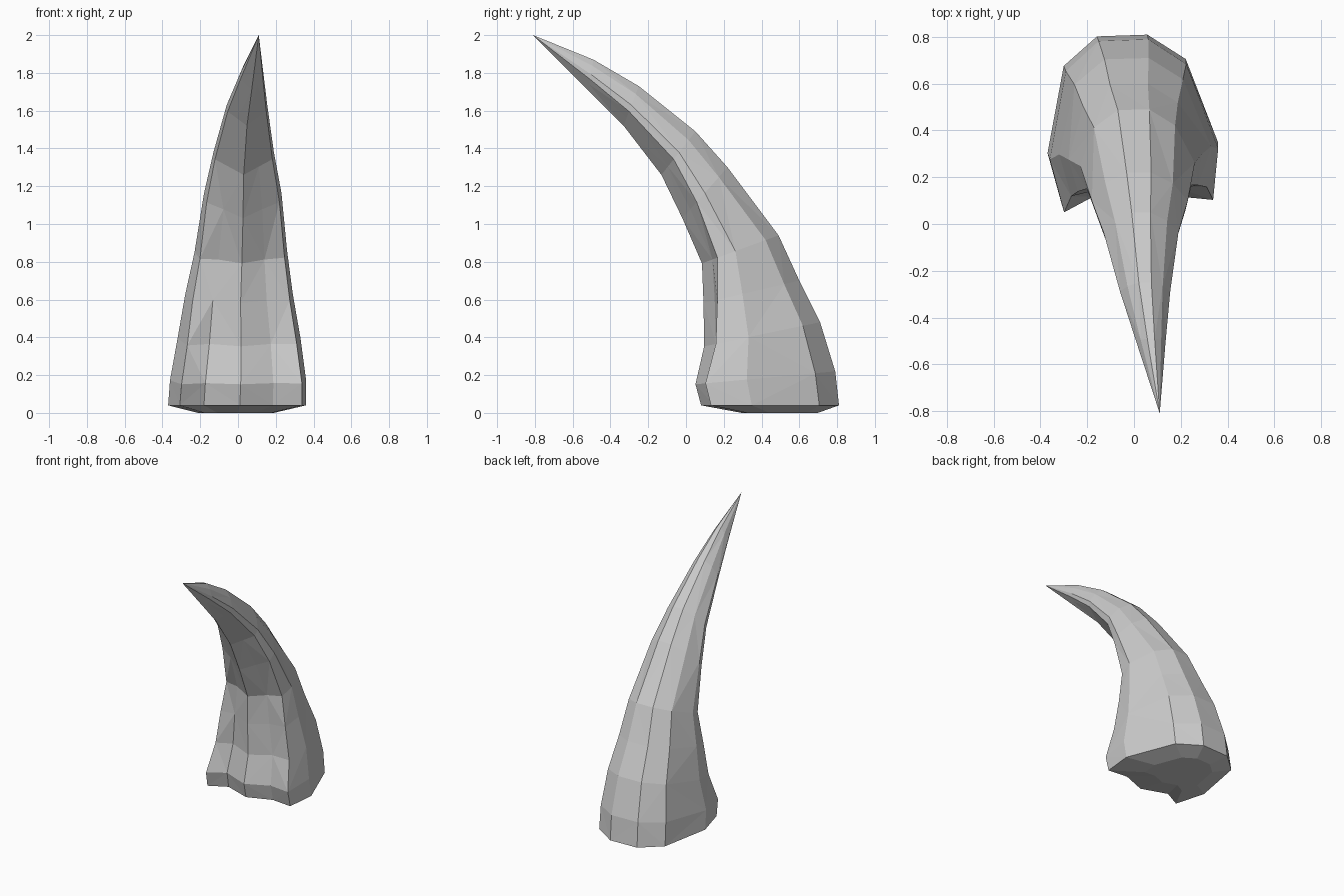
import bpy, bmesh
from mathutils import Vector

cube = bpy.data.objects.get("Cube")
if cube:
    bpy.data.objects.remove(cube, do_unlink=True)

mat = bpy.data.materials.new("horn_grey")
mat.use_nodes = True
grey = (0.6, 0.6, 0.6, 1)
mat.diffuse_color = grey
mat.node_tree.nodes["Principled BSDF"].inputs["Base Color"].default_value = grey

# Half cross-sections (side fraction, front-to-back fraction): uneven fluted base, ridged tip
BASE_LEFT = [(0.04, 0.02), (0.52, 0.11), (0.94, 0.09), (1, 0.38), (0.62, 0.86), (0.17, 1)]
BASE_RIGHT = [(0.04, 0.02), (0.48, 0.11), (0.83, 0.02), (1, 0.32), (0.81, 0.82), (0.42, 0.99)]
TIP = [(0, 0), (0.5, 0.19), (0.95, 0.36), (1, 0.52), (0.7, 0.8), (0.25, 1)]

# Rings: front y, z, back y, z, right x, left x, blend from base to tip section
RINGS = [
    (0.065, 0.04, 0.81, 0.04, -0.37, 0.36, 0.0),
    (0.035, 0.15, 0.79, 0.22, -0.36, 0.36, 0.0),
    (0.085, 0.35, 0.71, 0.48, -0.32, 0.33, 0.1),
    (0.085, 0.58, 0.60, 0.70, -0.28, 0.29, 0.25),
    (0.08, 0.79, 0.49, 0.94, -0.23, 0.26, 0.45),
    (-0.02, 1.03, 0.22, 1.30, -0.18, 0.23, 0.85),
    (-0.13, 1.26, 0.05, 1.49, -0.13, 0.19, 1.0),
    (-0.33, 1.52, -0.25, 1.73, -0.06, 0.155, 1.0),
    (-0.52, 1.71, -0.49, 1.87, 0.01, 0.135, 1.0),
]


def section(front_y, front_z, back_y, back_z, right, left, blend):
    """Return one closed, tilted ring of points."""
    mid, half = (left + right) / 2, (left - right) / 2
    start, end = Vector((mid, front_y, front_z)), Vector((mid, back_y, back_z))

    def side(base, sign):
        points = []
        for a, b in zip(base, TIP):
            p = Vector(a).lerp(Vector(b), blend)
            points.append(start.lerp(end, p.y) + Vector((sign * half * p.x, 0, 0)))
        return points

    # The front ridge belongs to the left half only
    return side(BASE_LEFT, 1) + side(BASE_RIGHT, -1)[:0:-1]


bm = bmesh.new()
loops = [[bm.verts.new(p) for p in section(*ring)] for ring in RINGS]

# Faceted sides, with the diagonals alternating
count = len(loops[0])
for k, (low, high) in enumerate(zip(loops, loops[1:])):
    for i in range(count):
        j = (i + 1) % count
        if (i + k) % 2:
            bm.faces.new((low[i], low[j], high[j]))
            bm.faces.new((low[i], high[j], high[i]))
        else:
            bm.faces.new((low[i], low[j], high[i]))
            bm.faces.new((low[j], high[j], high[i]))

# Pointed tip
tip = bm.verts.new((0.11, -0.81, 2.0))
for i in range(count):
    bm.faces.new((loops[-1][i], loops[-1][(i + 1) % count], tip))

# Shallow bulging underside
centre = Vector((-0.02, 0.56, 0))
under = []
for v in loops[0]:
    p = centre.lerp(v.co, 0.55)
    p.z = 0
    under.append(bm.verts.new(p))
for i in range(count):
    j = (i + 1) % count
    bm.faces.new((loops[0][j], loops[0][i], under[i], under[j]))
bm.faces.new(list(reversed(under)))

bmesh.ops.recalc_face_normals(bm, faces=bm.faces)
mesh = bpy.data.meshes.new("horn")
bm.to_mesh(mesh)
bm.free()
mesh.materials.append(mat)
horn = bpy.data.objects.new("horn", mesh)
bpy.context.scene.collection.objects.link(horn)
